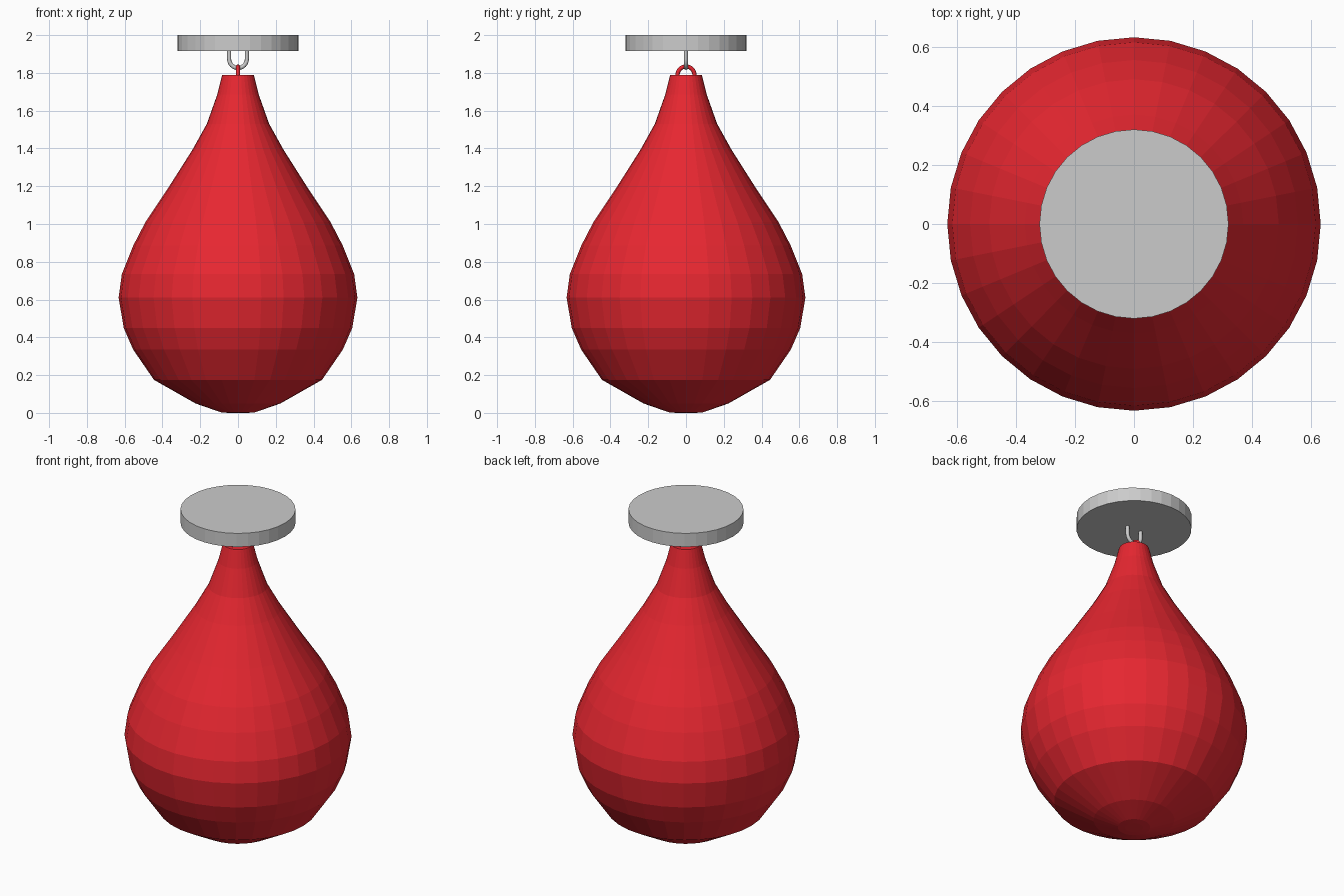
import bpy, bmesh
from math import pi, sin, cos

if "Cube" in bpy.data.objects:
    bpy.data.objects.remove(bpy.data.objects["Cube"])

SIDES = 32
red = bpy.data.materials.new("red_leather")
red.diffuse_color = (0.8, 0.02, 0.03, 1)
red.use_nodes = True
red.node_tree.nodes["Principled BSDF"].inputs["Base Color"].default_value = red.diffuse_color


def lathe(name, profile, mat=None):
    """Flat-shaded closed solid of revolution from (radius, z) pairs, bottom to top."""
    bm = bmesh.new()
    rings = [[bm.verts.new((r * cos(2 * pi * i / SIDES), r * sin(2 * pi * i / SIDES), z))
              for i in range(SIDES)] for r, z in profile]
    for a, b in zip(rings, rings[1:]):
        for i in range(SIDES):
            j = (i + 1) % SIDES
            bm.faces.new((a[i], a[j], b[j], b[i]))
    bm.faces.new(rings[0][::-1])
    bm.faces.new(rings[-1])
    me = bpy.data.meshes.new(name)
    bm.to_mesh(me)
    bm.free()
    ob = bpy.data.objects.new(name, me)
    bpy.context.collection.objects.link(ob)
    if mat:
        me.materials.append(mat)
    return ob


def rod(name, points, radius, mat=None):
    """Round bar bent along a path."""
    cu = bpy.data.curves.new(name, 'CURVE')
    cu.dimensions = '3D'
    cu.bevel_depth = radius
    cu.bevel_resolution = 2
    cu.use_fill_caps = True
    sp = cu.splines.new('POLY')
    sp.points.add(len(points) - 1)
    for p, co in zip(sp.points, points):
        p.co = (*co, 1)
    ob = bpy.data.objects.new(name, cu)
    bpy.context.collection.objects.link(ob)
    if mat:
        cu.materials.append(mat)
    return ob


# Teardrop bag
lathe("bag", [(0.09, 0.003), (0.225, 0.05), (0.445, 0.175), (0.555, 0.335),
              (0.605, 0.45), (0.632, 0.61), (0.615, 0.735), (0.555, 0.885),
              (0.49, 1.01), (0.37, 1.19), (0.24, 1.395), (0.165, 1.53),
              (0.11, 1.685), (0.085, 1.785), (0.083, 1.79)], red)
bpy.data.objects["bag"].data.vertices.foreach_get  # profile base sits just above the ground
# Small flat base under the bag
lathe("bag_base", [(0.05, 0.0), (0.09, 0.003)], red)

# Ceiling mount disc
lathe("mount_disc", [(0.32, 1.917), (0.32, 2.0)])

# U-shaped hook hanging from the disc
arc = [pi * i / 12 for i in range(13)]
rod("mount_hook", [(-0.047, 0, 1.925)] +
    [(-0.047 * cos(a), 0, 1.873 - 0.047 * sin(a)) for a in arc] +
    [(0.047, 0, 1.925)], 0.011)

# Loop on top of the bag, linked with the hook
rod("bag_loop", [(0, -0.045 * cos(a), 1.788 + 0.046 * sin(a)) for a in arc], 0.011, red)
